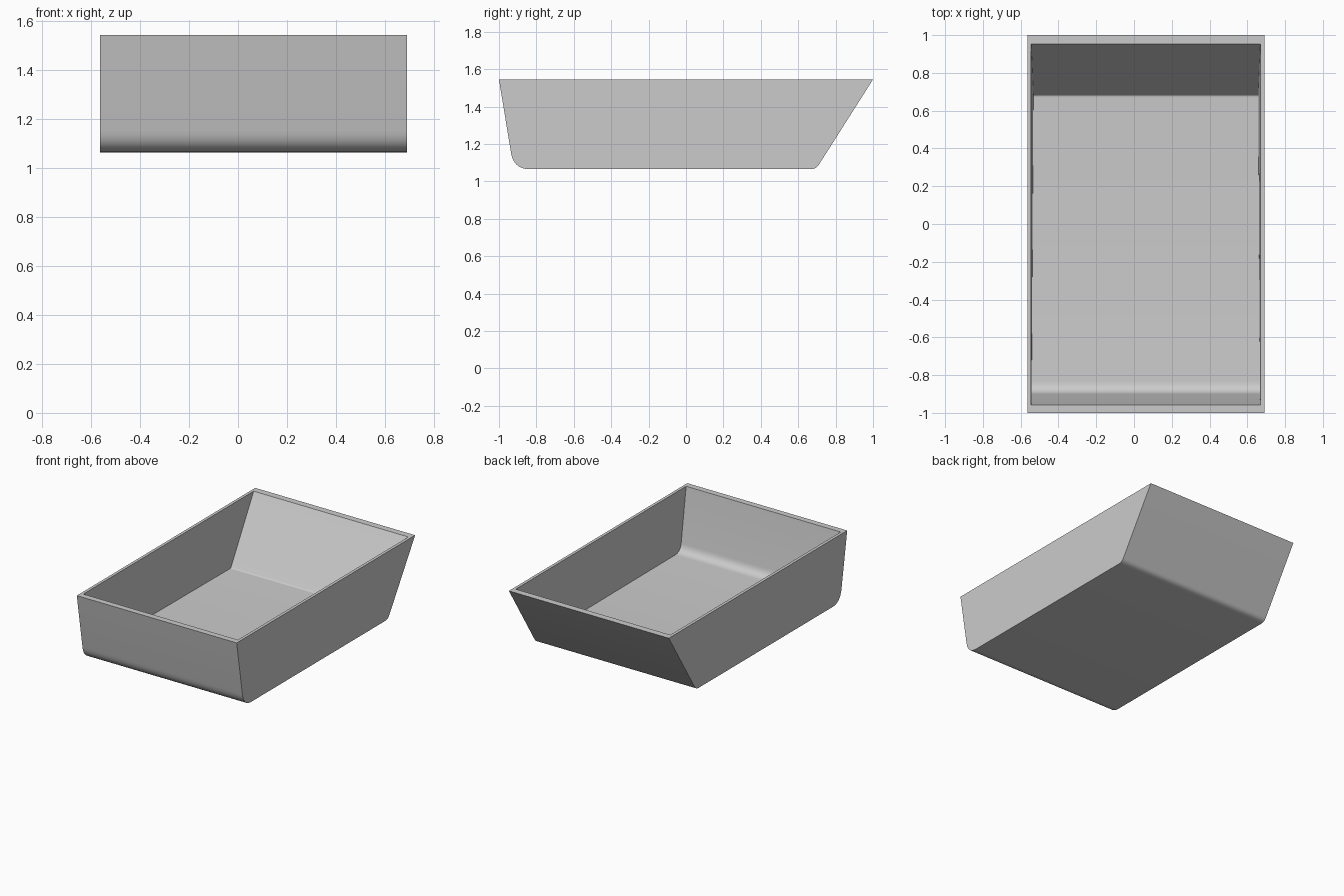
import bpy
import bmesh
from mathutils import Vector

cube = bpy.data.objects.get("Cube")
if cube:
    bpy.data.objects.remove(cube, do_unlink=True)

LEFT, RIGHT = 0.69, -0.565     # outer faces of the two side walls
TOP = 1.545


def rounded(before, corner, after, steps=8):
    """Curved corner running from one wall to the next."""
    a, b, c = Vector(before), Vector(corner), Vector(after)
    ts = [i / steps for i in range(steps + 1)]
    return [a * (1 - t) ** 2 + b * (2 * t * (1 - t)) + c * t * t for t in ts]


def profile(front_top, front_corner, back_corner, back_top):
    """Side profile of a tub, as (y, z) points from front rim to back rim."""
    return ([Vector(front_top)] + rounded(*front_corner)
            + rounded(*back_corner) + [Vector(back_top)])


outer = profile((-1, TOP),
                ((-0.936, 1.155), (-0.922, 1.065), (-0.835, 1.065)),
                ((0.665, 1.065), (0.695, 1.065), (0.711, 1.09)),
                (1, TOP))
inner = profile((-0.957, TOP),
                ((-0.9, 1.165), (-0.89, 1.106), (-0.83, 1.106)),
                ((0.672, 1.106), (0.68, 1.106), (0.685, 1.114)),
                (0.953, TOP))


def inset(y, z):
    """Side wall thickness, slightly greater low down at the back."""
    depth = (TOP - z) / (TOP - 1.106)
    return 0.021 + depth * (0.007 + 0.006 * y)


bm = bmesh.new()


def add_shell(points, thickness):
    """Sweep a profile from side to side and close both side walls."""
    right = [bm.verts.new((RIGHT + thickness(y, z), y, z)) for y, z in points]
    left = [bm.verts.new((LEFT - thickness(y, z), y, z)) for y, z in points]
    for i in range(len(points) - 1):
        bm.faces.new((right[i], right[i + 1], left[i + 1], left[i]))
    bm.faces.new(right)
    bm.faces.new(left)
    return [right[0], left[0], left[-1], right[-1]]


outer_rim = add_shell(outer, lambda y, z: 0)
inner_rim = add_shell(inner, inset)

# Flat rim joining the outer and inner shells
for i in range(4):
    j = (i + 1) % 4
    bm.faces.new((outer_rim[i], outer_rim[j], inner_rim[j], inner_rim[i]))
bmesh.ops.recalc_face_normals(bm, faces=bm.faces)

mesh = bpy.data.meshes.new("open_tray")
bm.to_mesh(mesh)
bm.free()
tray = bpy.data.objects.new("open_tray", mesh)
bpy.context.collection.objects.link(tray)

# Plain grey material
grey = bpy.data.materials.new("light_grey")
grey.use_nodes = True
colour = (0.6, 0.6, 0.6, 1)
grey.diffuse_color = colour
grey.node_tree.nodes["Principled BSDF"].inputs["Base Color"].default_value = colour
mesh.materials.append(grey)

bpy.ops.object.select_all(action="DESELECT")
tray.select_set(True)
bpy.context.view_layer.objects.active = tray
bpy.ops.object.shade_smooth_by_angle()
